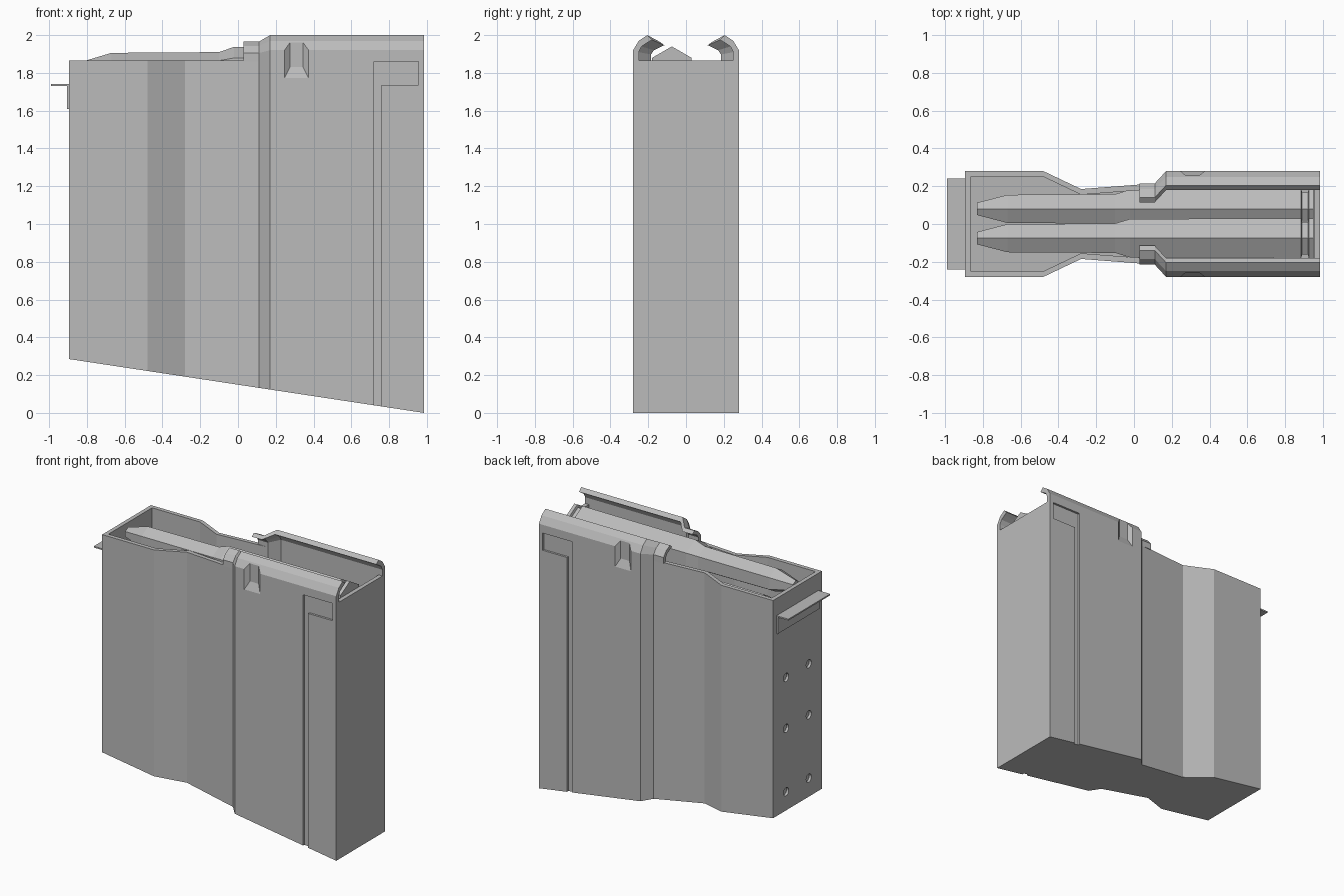
import bpy, bmesh, math
from mathutils import Matrix

cube = bpy.data.objects.get("Cube")
if cube:
    bpy.data.objects.remove(cube, do_unlink=True)

steel = bpy.data.materials.new("grey steel")
steel.use_nodes = True
GREY = (0.5, 0.5, 0.5, 1)
steel.diffuse_color = GREY
steel.node_tree.nodes["Principled BSDF"].inputs["Base Color"].default_value = GREY


def loft(name, rings):
    """Bridge equal-length rings of points and cap both ends."""
    bm = bmesh.new()
    loops = [[bm.verts.new(p) for p in ring] for ring in rings]
    n = len(loops[0])
    for a, b in zip(loops, loops[1:]):
        for i in range(n):
            j = (i + 1) % n
            bm.faces.new((a[i], a[j], b[j], b[i]))
    bm.faces.new(loops[0])
    bm.faces.new(loops[-1])
    bmesh.ops.recalc_face_normals(bm, faces=bm.faces)
    mesh = bpy.data.meshes.new(name)
    bm.to_mesh(mesh)
    bm.free()
    mesh.materials.append(steel)
    obj = bpy.data.objects.new(name, mesh)
    bpy.context.collection.objects.link(obj)
    return obj


def box(name, x0, x1, y0, y1, z0, z1):
    return loft(name, [[(x0, y0, z), (x1, y0, z), (x1, y1, z), (x0, y1, z)] for z in (z0, z1)])


def cut(obj, cutters):
    """Subtract each cutter from the object."""
    bpy.context.view_layer.objects.active = obj
    for c in cutters:
        mod = obj.modifiers.new("cut", 'BOOLEAN')
        mod.operation = 'DIFFERENCE'
        mod.solver = 'EXACT'
        mod.object = c
        bpy.ops.object.modifier_apply(modifier=mod.name)


# Hollow body with a pinched waist and a sloping floor
TOP, WALL = 1.865, 0.03
X0, X1 = -0.895, 0.985
half = [(X0, 0.28), (-0.48, 0.28), (-0.28, 0.185), (0.11, 0.215), (0.17, 0.28), (X1, 0.28)]
inner_half = [(min(max(x, X0 + WALL), X1 - WALL), y - WALL) for x, y in half]


def outline(side):
    return side + [(x, -y) for x, y in reversed(side)]


def floor_z(x):
    return 0.285 * (X1 - x) / (X1 - X0)


outer, inner = outline(half), outline(inner_half)
body = loft("magazine_body", [
    [(x, y, floor_z(x)) for x, y in outer],
    [(x, y, TOP) for x, y in outer],
    [(x, y, TOP) for x, y in inner],
    [(x, y, floor_z(x) + WALL) for x, y in inner]])

# Curled feed lips, narrower and lower at the forward step
lip_profile = [(0.28, 1.86), (0.28, 1.92), (0.25, 1.97), (0.205, 2.0), (0.18, 1.975),
               (0.205, 1.96), (0.235, 1.94), (0.25, 1.91), (0.25, 1.86)]
stations = [(0.03, 0.065, 0.75), (0.11, 0.065, 0.75), (0.17, 0, 1), (X1, 0, 1)]
lips = {}
for s, label in ((-1, "front"), (1, "back")):
    lips[s] = loft(label + "_feed_lip", [
        [(x, s * (y - inset), 1.86 + (z - 1.86) * k) for y, z in lip_profile]
        for x, inset, k in stations])

# Recesses on both sides: hooked channel and catch notch
channel = [(0.72, -0.1), (0.72, 1.862), (0.955, 1.862), (0.955, 1.735), (0.76, 1.735), (0.76, -0.1)]
cutters = []
for s in (-1, 1):
    groove = loft("channel_cutter", [[(x, s * y, z) for x, z in channel] for y in (0.265, 0.3)])
    notch = loft("notch_cutter", [
        [(xa, s * y, z0), (xb, s * y, z0), (xb, s * y, z1), (xa, s * y, z1)]
        for y, xa, xb, z0, z1 in ((0.256, 0.275, 0.345, 1.83, 1.975),
                                  (0.281, 0.245, 0.375, 1.77, 1.99))])
    cut(body, [groove, notch])
    cut(lips[s], [notch])
    cutters += [groove, notch]

# Small round dimples on the end wall
for y in (-0.13, 0.13):
    for z in (0.42, 0.88, 1.25):
        ring = [(math.cos(i * math.tau / 16) * 0.03, math.sin(i * math.tau / 16) * 0.03) for i in range(16)]
        dimple = loft("dimple_cutter", [[(x, y + a, z + b) for a, b in ring] for x in (X0 - 0.05, X0 + 0.018)])
        cut(body, [dimple])
        cutters.append(dimple)
for c in cutters:
    bpy.data.objects.remove(c, do_unlink=True)

# Angled bracket on the end wall
box("bracket_plate", X0 - 0.01, X0, -0.24, 0.24, 1.61, 1.74)
box("bracket_shelf", -0.99, X0, -0.24, 0.24, 1.73, 1.74)

# Two six-sided rounds, staggered
round_profile = [(-0.83, 0.038), (-0.67, 0.086), (-0.1, 0.09), (-0.02, 0.118), (0.885, 0.12),
                 (0.89, 0.1), (0.92, 0.1), (0.925, 0.12), (0.95, 0.12)]
for label, cy, cz in (("upper_round", -0.075, 1.82), ("lower_round", 0.08, 1.69)):
    loft(label, [[(x, cy + r * math.sin(i * math.pi / 3), cz + r * math.cos(i * math.pi / 3))
                  for i in range(6)] for x, r in round_profile])
